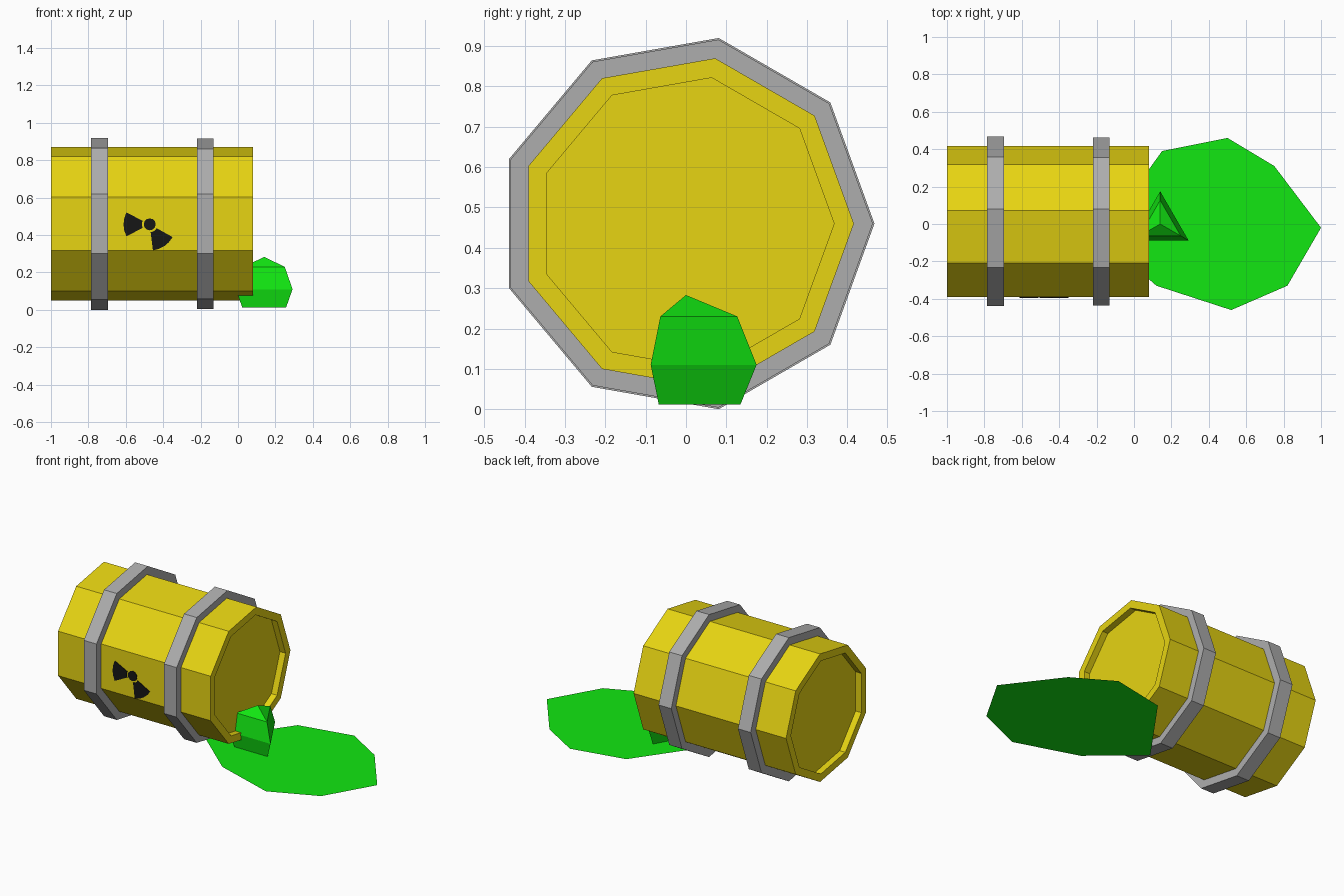
import bpy, bmesh, math
from mathutils import Vector

cube = bpy.data.objects.get("Cube")
if cube:
    bpy.data.objects.remove(cube, do_unlink=True)


def material(name, rgb):
    m = bpy.data.materials.new(name)
    m.use_nodes = True
    colour = (*rgb, 1)
    m.diffuse_color = colour
    m.node_tree.nodes["Principled BSDF"].inputs["Base Color"].default_value = colour
    return m


yellow = material("barrel_yellow", (0.8, 0.66, 0.006))
grey = material("hoop_grey", (0.42, 0.42, 0.42))
green = material("slime_green", (0.006, 0.8, 0.006))
black = material("symbol_black", (0.008, 0.008, 0.008))


def finish(name, bm, mat, fix_normals=True):
    if fix_normals:
        bmesh.ops.recalc_face_normals(bm, faces=bm.faces[:])
    mesh = bpy.data.meshes.new(name)
    bm.to_mesh(mesh)
    bm.free()
    mesh.materials.append(mat)
    obj = bpy.data.objects.new(name, mesh)
    bpy.context.collection.objects.link(obj)
    return obj


def lathe(name, profile, sides, place, mat, caps=True, closed=False):
    """Spin (along, radius) pairs; place maps (along, radius, angle) to a point."""
    bm = bmesh.new()
    rings = [[bm.verts.new(place(a, r, math.tau * i / sides)) for i in range(sides)]
             for a, r in profile]
    pairs = list(zip(rings, rings[1:]))
    if closed:
        pairs.append((rings[-1], rings[0]))
    for p, q in pairs:
        for i in range(sides):
            j = (i + 1) % sides
            bm.faces.new((p[i], p[j], q[j], q[i]))
    if caps:
        bm.faces.new(rings[0])
        bm.faces.new(rings[-1])
    bmesh.ops.remove_doubles(bm, verts=bm.verts[:], dist=0.0005)
    return finish(name, bm, mat)


# Barrel lying along x, nine sides, recessed lids at both ends
SIDES, AXIS_Z, R, RIM = 9, 0.46, 0.416, 0.367
LEFT, RIGHT, DEPTH = -1.0, 0.08, 0.04


def around_x(a, r, t):
    return Vector((a, r * math.cos(t), AXIS_Z + r * math.sin(t)))


lathe("barrel", [(LEFT + DEPTH, RIM), (LEFT, RIM), (LEFT, R),
                 (RIGHT, R), (RIGHT, RIM), (RIGHT - DEPTH, RIM)],
      SIDES, around_x, yellow)

# Two hoops around the barrel
for name, x, r in (("outer_hoop", -0.74, 0.467), ("inner_hoop", -0.175, 0.463)):
    lathe(name, [(x - 0.045, 0.4), (x - 0.045, r), (x + 0.045, r), (x + 0.045, 0.4)],
          SIDES, around_x, grey, caps=False, closed=True)


# Slime drip: three-sided rounded lump under the rim
def around_z(a, r, t):
    t += math.pi / 2
    return Vector((0.14 + r * math.cos(t), r * math.sin(t), a))


lathe("slime_drip", [(0.012, 0.135), (0.11, 0.175), (0.23, 0.127), (0.283, 0.0001)],
      3, around_z, green, caps=False)

# Flat slime puddle
bm = bmesh.new()
outline = [(-0.18, -0.07), (0.12, -0.33), (0.52, -0.46), (0.82, -0.33),
           (1.0, -0.02), (0.75, 0.31), (0.5, 0.46), (0.15, 0.39)]
bm.faces.new([bm.verts.new((x, y, 0.01)) for x, y in outline])
finish("slime_puddle", bm, green, fix_normals=False)

# Painted warning symbol on the front panel: hub and two blades
bm = bmesh.new()
FRONT_Y = -R * math.cos(math.pi / SIDES)


def spot(r, degrees):
    t = math.radians(degrees)
    return bm.verts.new((-0.472 + r * math.cos(t), FRONT_Y - 0.004,
                         0.457 + r * math.sin(t)))


plates = [bm.faces.new([spot(0.032, 30 * i) for i in range(12)])]
for middle in (180, -56):
    steps = [middle + d for d in (-27, -13, 0, 13, 27)]
    plates.append(bm.faces.new([spot(0.14, d) for d in steps]
                               + [spot(0.042, d) for d in reversed(steps)]))
solid = bmesh.ops.extrude_face_region(bm, geom=plates)
bmesh.ops.translate(bm, vec=(0, 0.006, 0),
                    verts=[v for v in solid["geom"] if isinstance(v, bmesh.types.BMVert)])
finish("warning_symbol", bm, black)
